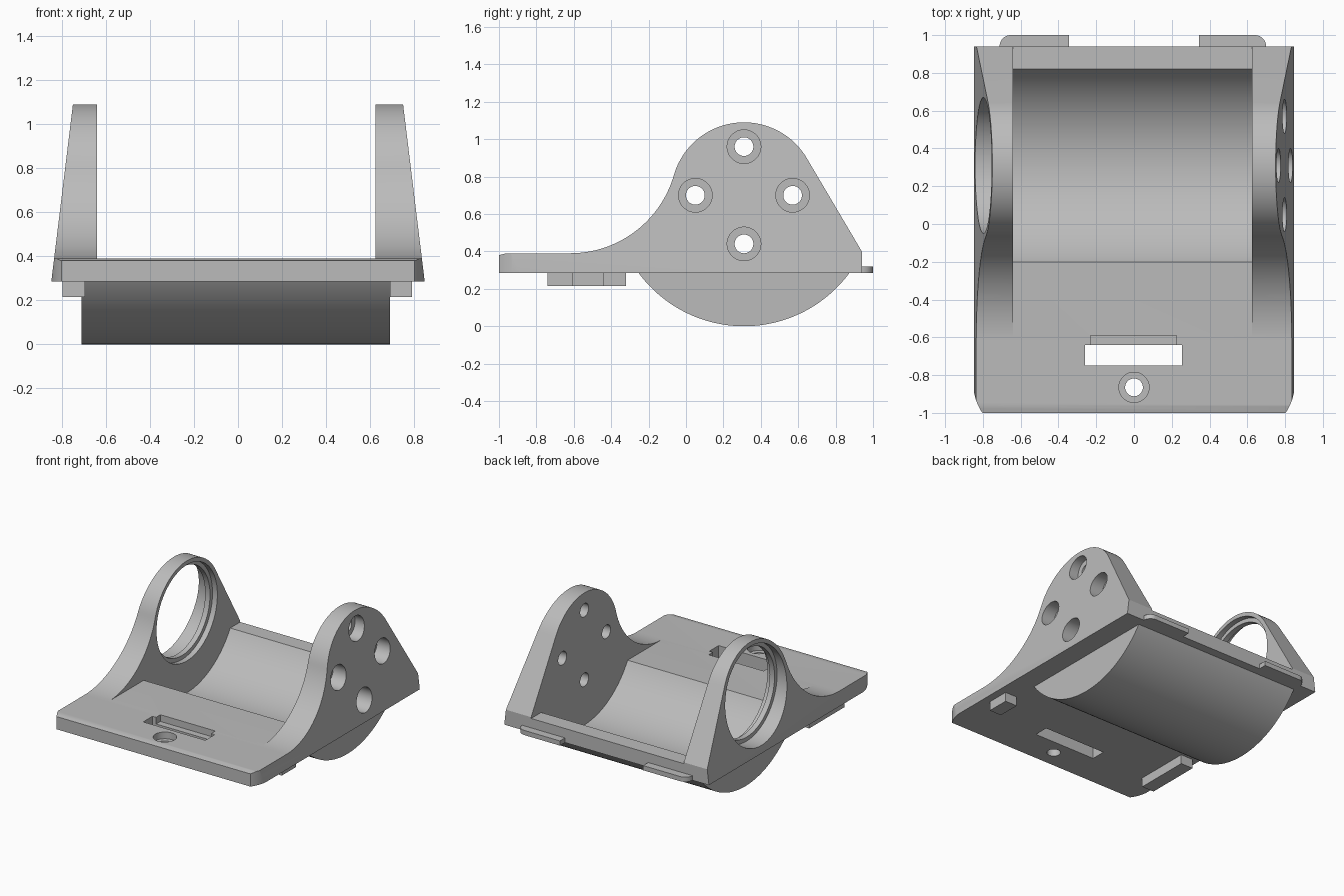
import bpy
import bmesh
from math import sin, cos, radians, sqrt, asin, acos, atan2, degrees

cube = bpy.data.objects.get("Cube")
if cube:
    bpy.data.objects.remove(cube, do_unlink=True)

grey = bpy.data.materials.new("plain grey")
grey.use_nodes = True
GREY = (0.5, 0.5, 0.5, 1)
grey.diffuse_color = GREY
for node in grey.node_tree.nodes:
    if node.type == 'BSDF_PRINCIPLED':
        node.inputs["Base Color"].default_value = GREY

BASE, DECK, BACK = 0.285, 0.39, 0.94    # plate underside, plate top, rear edge
CY, CZ = 0.31, 0.70                     # shared axis of drum and walls
IN_R, IN_L = -0.64, 0.625               # inner faces of the two walls


def arc(cy, cz, r, start, end, n=32):
    """Points on an arc, angles in degrees."""
    angles = [radians(start + (end - start) * i / n) for i in range(n + 1)]
    return [(cy + r * cos(a), cz + r * sin(a)) for a in angles]


def prism(name, outline, lo, hi, axis='X'):
    """Extrude a (y, z) outline along x, or an (x, y) outline along z."""
    bm = bmesh.new()

    def place(p, t):
        return (t, p[0], p[1]) if axis == 'X' else (p[0], p[1], t)
    first = [bm.verts.new(place(p, lo)) for p in outline]
    last = [bm.verts.new(place(p, hi)) for p in outline]
    bm.faces.new(first)
    bm.faces.new(last)
    for i in range(len(outline)):
        j = (i + 1) % len(outline)
        bm.faces.new((first[i], first[j], last[j], last[i]))
    bmesh.ops.recalc_face_normals(bm, faces=bm.faces)
    mesh = bpy.data.meshes.new(name)
    bm.to_mesh(mesh)
    bm.free()
    mesh.materials.append(grey)
    ob = bpy.data.objects.new(name, mesh)
    bpy.context.collection.objects.link(ob)
    return ob


def box(name, x0, x1, y0, y1, z0, z1):
    return prism(name, [(x0, y0), (x1, y0), (x1, y1), (x0, y1)], z0, z1, 'Z')


def disc(name, a, b, r, lo, hi, axis='X'):
    return prism(name, arc(a, b, r, 0, 360, 64)[:-1], lo, hi, axis)


def combine(target, tool, operation):
    """Apply a boolean and discard the helper solid."""
    tool.hide_render = True
    mod = target.modifiers.new("combine", 'BOOLEAN')
    mod.operation, mod.solver, mod.object = operation, 'EXACT', tool
    bpy.context.view_layer.objects.active = target
    bpy.ops.object.modifier_apply(modifier=mod.name)
    bpy.data.objects.remove(tool, do_unlink=True)


# Side profile: flat deck, concave sweep, round crown, straight rear slope
crown, sweep_y = 0.39, -0.62
sweep = ((CY - sweep_y) ** 2 + (CZ - DECK) ** 2 - crown ** 2) / (2 * (crown + CZ - DECK))
sweep_z = DECK + sweep
join = degrees(atan2(CZ - sweep_z, CY - sweep_y))
rear_y, rear_z = BACK - CY, 0.4 - CZ
slope = degrees(atan2(rear_z, rear_y) + acos(crown / sqrt(rear_y ** 2 + rear_z ** 2)))
profile = [(-1, BASE), (-1, 0.38), (-0.96, DECK)]
profile += arc(sweep_y, sweep_z, sweep, -90, join)
profile += arc(CY, CZ, crown, 180 + join, slope, 48)[1:]
profile += [(BACK, 0.4), (BACK, BASE)]
body = prism("cradle_body", profile, -1, 1)

# Outer faces lean inward towards the top
for v in body.data.vertices:
    v.co.x *= 0.848 - (v.co.z - BASE) * 0.122

# Curved front corners
corner = arc(0.59, -0.85, 0.26, -35.5, 0, 12)
plan = corner + [(0.85, 1.1), (-0.85, 1.1)] + [(-x, y) for x, y in reversed(corner)]
combine(body, prism("corner_trim", plan, -1, 2, 'Z'), 'INTERSECT')

# Drum belly under the plate
half = degrees(acos((CZ - 0.31) / CZ))
belly = arc(CY, CZ, CZ, -90 - (90 - degrees(asin(0.4 / CZ))), -degrees(asin(0.4 / CZ)), 64)
combine(body, prism("belly", belly, -0.71, 0.69), 'UNION')

# Space between the walls, with the round trough
floor, trough = DECK + 0.0005, 0.598
dip = degrees(asin((CZ - floor) / trough))
space = [(-1.1, floor)] + arc(CY, CZ, trough, -180 + dip, -dip, 64)
space += [(1.1, floor), (1.1, 1.4), (-1.1, 1.4)]
combine(body, prism("inner_space", space, IN_R, IN_L), 'DIFFERENCE')

# Large bore with a thin inner lip in the right wall
for r, lo, hi in ((0.36, -1, -0.72), (0.33, -0.8, -0.6), (0.36, -0.68, -0.5)):
    combine(body, disc("bore", CY, CZ, r, lo, hi), 'DIFFERENCE')

# Four counterbored screw holes in the left wall
for dy, dz in ((0, 1), (1, 0), (0, -1), (-1, 0)):
    y, z = CY + 0.26 * dy, CZ + 0.26 * dz
    combine(body, disc("screw_hole", y, z, 0.05, 0.5, 1), 'DIFFERENCE')
    combine(body, disc("counterbore", y, z, 0.09, 0.69, 1), 'DIFFERENCE')

# Front slot with shallow ledge, and front screw hole
combine(body, box("slot", -0.26, 0.255, -0.75, -0.64, 0, 0.6), 'DIFFERENCE')
combine(body, box("ledge", -0.23, 0.225, -0.66, -0.59, 0.34, 0.6), 'DIFFERENCE')
combine(body, disc("front_hole", 0, -0.865, 0.047, 0, 0.6, 'Z'), 'DIFFERENCE')
combine(body, disc("front_sink", 0, -0.865, 0.08, 0.34, 0.6, 'Z'), 'DIFFERENCE')

# Rear tabs with a rounded outer corner
tabs = []
for name, s, outer in (("rear_tab_left", 1, 0.70), ("rear_tab_right", -1, 0.712)):
    outline = [(0.345, 0.93), (outer, 0.93)] + arc(outer - 0.06, 0.94, 0.06, 0, 90, 12)
    outline.append((0.345, 1.0))
    tabs.append(prism(name, [(s * x, y) for x, y in outline], BASE, 0.32, 'Z'))

# Feet under the plate
feet = [box("foot_right", -0.797, -0.695, -0.74, -0.32, 0.215, 0.29),
        box("foot_left", 0.69, 0.79, -0.61, -0.44, 0.215, 0.29)]

# Smooth curves, crisp edges
bpy.ops.object.select_all(action='DESELECT')
for ob in [body] + tabs + feet:
    ob.select_set(True)
bpy.context.view_layer.objects.active = body
bpy.ops.object.shade_smooth_by_angle(angle=radians(20))
